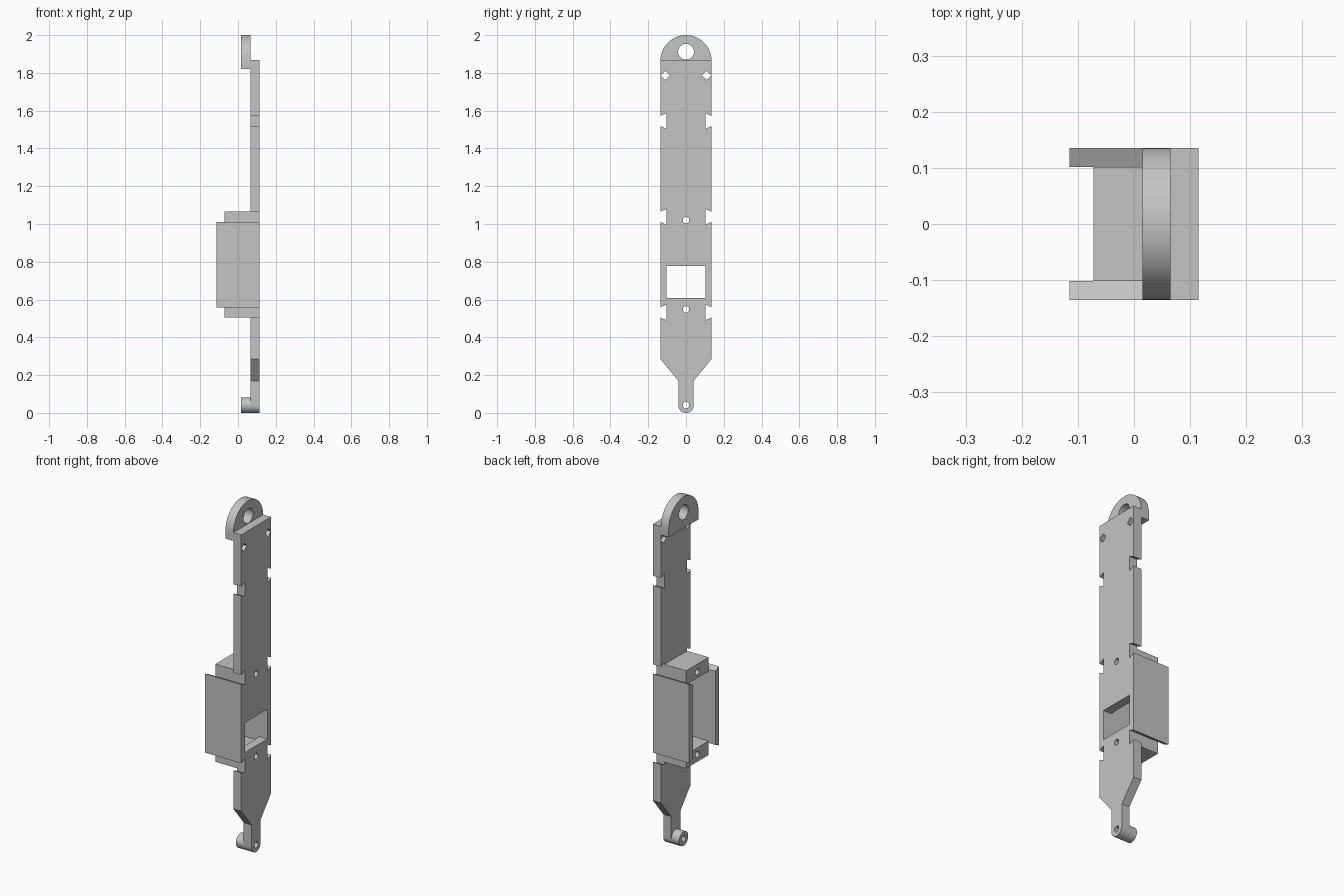
import bpy
import bmesh
from math import sin, cos, pi
from mathutils import Matrix

default_cube = bpy.data.objects.get("Cube")
if default_cube:
    bpy.data.objects.remove(default_cube, do_unlink=True)

# Single plain grey
GREY = (0.55, 0.55, 0.55, 1.0)
grey = bpy.data.materials.new("plain grey")
grey.use_nodes = True
grey.diffuse_color = GREY
grey.node_tree.nodes["Principled BSDF"].inputs["Base Color"].default_value = GREY

# Profile (y, z) axes onto the model, extruded along x
SIDEWAYS = Matrix(((0, 0, 1, 0), (1, 0, 0, 0), (0, 1, 0, 0), (0, 0, 0, 1)))


def arc(cy, cz, r, start=0.0, end=2 * pi, n=32):
    closed = abs(end - start) > 6.28
    steps = n if closed else n + 1
    return [(cy + r * cos(start + (end - start) * i / n),
             cz + r * sin(start + (end - start) * i / n)) for i in range(steps)]


def rect(y0, y1, z0, z1):
    return [(y0, z0), (y1, z0), (y1, z1), (y0, z1)]


def slab(name, x0, x1, outline, holes=()):
    """Extrude a (y, z) outline with holes from x0 to x1."""
    curve = bpy.data.curves.new(name, 'CURVE')
    curve.dimensions = '2D'
    curve.fill_mode = 'BOTH'
    curve.extrude = (x1 - x0) / 2
    for loop in [outline, *holes]:
        spline = curve.splines.new('POLY')
        spline.points.add(len(loop) - 1)
        for point, (y, z) in zip(spline.points, loop):
            point.co = (y, z, 0, 1)
        spline.use_cyclic_u = True
    temp = bpy.data.objects.new(name + " profile", curve)
    bpy.context.collection.objects.link(temp)
    bpy.context.view_layer.update()
    graph = bpy.context.evaluated_depsgraph_get()
    mesh = bpy.data.meshes.new_from_object(temp.evaluated_get(graph))
    bpy.data.objects.remove(temp, do_unlink=True)

    bm = bmesh.new()
    bm.from_mesh(mesh)
    bmesh.ops.remove_doubles(bm, verts=bm.verts, dist=0.0001)
    bm.transform(Matrix.Translation(((x0 + x1) / 2, 0, 0)) @ SIDEWAYS)
    bmesh.ops.recalc_face_normals(bm, faces=bm.faces)
    bm.to_mesh(mesh)
    bm.free()
    mesh.name = name
    mesh.materials.clear()
    mesh.materials.append(grey)
    obj = bpy.data.objects.new(name, mesh)
    bpy.context.collection.objects.link(obj)
    bpy.ops.object.select_all(action='DESELECT')
    obj.select_set(True)
    bpy.context.view_layer.objects.active = obj
    bpy.ops.object.shade_smooth_by_angle(angle=0.5)
    return obj


BACK, FACE = 0.065, 0.115      # plate thickness range
HALF, INNER = 0.135, 0.102     # plate half width, notch depth line
PIN = 0.017                    # small hole radius
LUG_X = 0.015
TOP = 1.868


def notch(z):
    """Dovetail edge notch, wider on the inside."""
    return [(HALF, z - 0.027), (INNER, z - 0.042),
            (INNER, z + 0.042), (HALF, z + 0.027)]


# Main plate: one edge, mirrored
edge = arc(0, 0.041, 0.041, -pi / 2, 0, 12)
edge += [(0.041, 0.17), (HALF, 0.285)]
for z in (0.532, 1.038, 1.545):
    edge += notch(z)
edge.append((HALF, TOP))
outline = edge + [(-y, z) for y, z in reversed(edge[1:])]

window = rect(-INNER, INNER, 0.608, 0.778)
diamonds = [arc(s * 0.109, 1.787, 0.0245, n=4) for s in (-1, 1)]
pins = {z: arc(0, z, PIN, n=24) for z in (0.041, 0.548, 1.02)}
slab("main_plate", BACK, FACE, outline, [window, *diamonds, *pins.values()])

# Rounded hanging lug
lug = [(-HALF, 1.82), (HALF, 1.82)] + arc(0, 1.865, HALF, 0, pi, 40)
slab("hanging_lug", LUG_X, BACK, lug, [arc(0, 1.912, 0.042)])

# Round boss at the foot
slab("foot_boss", LUG_X, BACK, arc(0, 0.041, 0.041, n=48), [pins[0.041]])

# Mounting blocks above and below the bay
for name, z0, z1, pin in (("upper_block", 0.985, 1.065, 1.02),
                          ("lower_block", 0.505, 0.585, 0.548)):
    slab(name, -0.072, BACK, rect(-INNER, INNER, z0, z1), [pins[pin]])

# Side walls with sloped ends
for name, s in (("left_wall", 1), ("right_wall", -1)):
    # the front side is -y, walls flank the bay along y
    wall = [(s * HALF, 0.559), (s * HALF, 1.011),
            (s * INNER, 0.996), (s * INNER, 0.574)]
    slab({1: "back_wall", -1: "front_wall"}[s], -0.115, BACK, wall)
